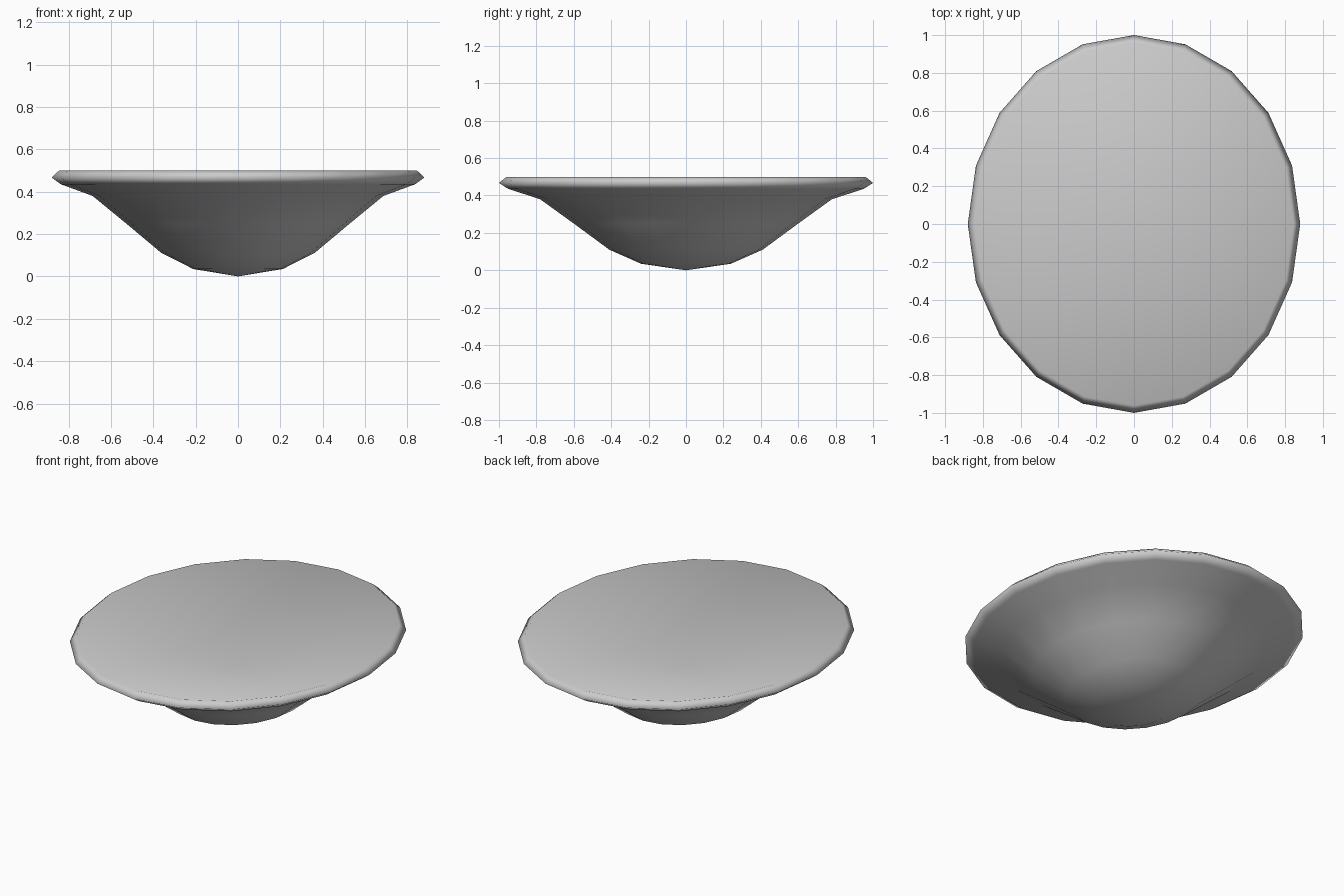
import bpy, bmesh, math

if "Cube" in bpy.data.objects:
    bpy.data.objects.remove(bpy.data.objects["Cube"])

SIDES = 20
X_RATIO = 0.88  # oval plan: x radius relative to y radius

# Profile (y radius, z): outer wall up to the rim, then the hollow inside
PROFILE = [(0.24, 0.035), (0.41, 0.11), (0.60, 0.25), (0.78, 0.38),
           (0.95, 0.435), (1.0, 0.467), (0.96, 0.5)]
BOTTOM_Z, HOLLOW_Z = 0.0, 0.28


def ring(bm, r, z):
    step = 2 * math.pi / SIDES
    return [bm.verts.new((X_RATIO * r * math.cos(i * step), r * math.sin(i * step), z))
            for i in range(SIDES)]


def fan(bm, loop, z):
    tip = bm.verts.new((0, 0, z))
    for i in range(SIDES):
        bm.faces.new((loop[i], loop[(i + 1) % SIDES], tip))


bm = bmesh.new()
rings = [ring(bm, r, z) for r, z in PROFILE]

# Wall and rim
for a, b in zip(rings, rings[1:]):
    for i in range(SIDES):
        j = (i + 1) % SIDES
        bm.faces.new((a[i], a[j], b[j], b[i]))

# Rounded foot and hollow inside
fan(bm, rings[0], BOTTOM_Z)
fan(bm, rings[-1], HOLLOW_Z)
bmesh.ops.recalc_face_normals(bm, faces=bm.faces)
for f in bm.faces:
    f.smooth = True

mesh = bpy.data.meshes.new("oval_bowl")
bm.to_mesh(mesh)
bm.free()
bpy.context.collection.objects.link(bpy.data.objects.new("oval_bowl", mesh))
